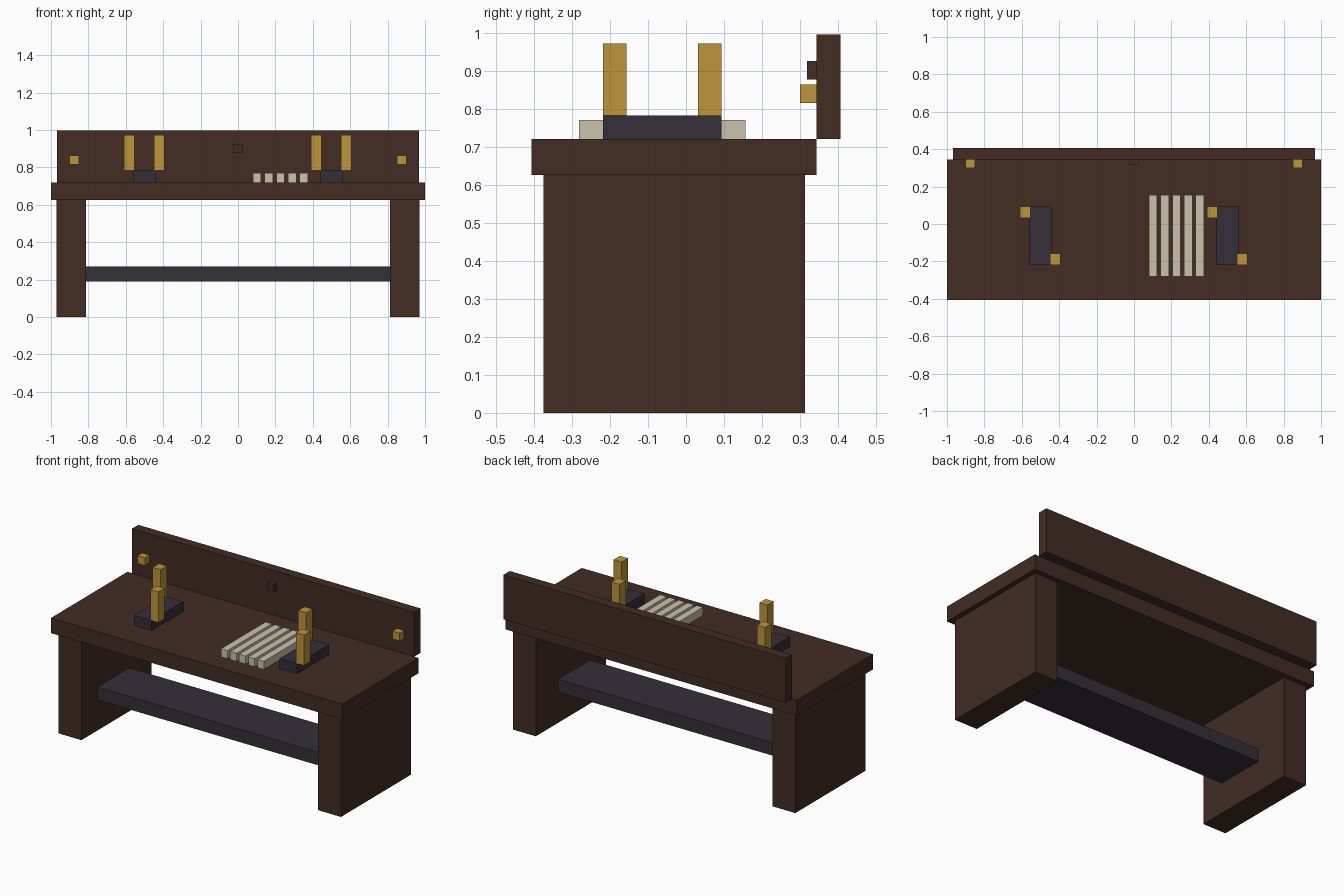
import bpy
import bmesh

if "Cube" in bpy.data.objects:
    bpy.data.objects.remove(bpy.data.objects["Cube"])


def material(name, rgb):
    # 8-bit display values to linear
    lin = [((c / 255 + 0.055) / 1.055) ** 2.4 for c in rgb]
    m = bpy.data.materials.new(name)
    m.diffuse_color = (*lin, 1)
    m.use_nodes = True
    m.node_tree.nodes["Principled BSDF"].inputs["Base Color"].default_value = m.diffuse_color
    return m


WOOD = material("dark_wood", (66, 44, 36))
IRON = material("dark_iron", (54, 47, 56))
BRASS = material("brass", (189, 149, 60))
PALE = material("pale_slats", (203, 194, 172))


def box(name, mat, x, y, z):
    """Box given by its (low, high) range on each axis."""
    bm = bmesh.new()
    bmesh.ops.create_cube(bm, size=1)
    for v in bm.verts:
        for i, (lo, hi) in enumerate((x, y, z)):
            v.co[i] = lo if v.co[i] < 0 else hi
    mesh = bpy.data.meshes.new(name)
    bm.to_mesh(mesh)
    bm.free()
    mesh.materials.append(mat)
    obj = bpy.data.objects.new(name, mesh)
    bpy.context.collection.objects.link(obj)
    return obj


def span(centre, width):
    return (centre - width / 2, centre + width / 2)


TOP = 0.72

# Bench body
box("tabletop", WOOD, (-1, 1), (-0.406, 0.344), (0.626, TOP))
box("backboard", WOOD, (-0.969, 0.969), (0.344, 0.406), (TOP, 0.996))
box("lower_shelf", IRON, (-0.8125, 0.8125), (-0.219, 0.093), (0.19, 0.27))
for side, s in (("left", -1), ("right", 1)):
    box(side + "_leg", WOOD, span(s * 0.891, 0.157), (-0.375, 0.3125), (0, 0.626))
    # Brass peg on the backboard
    box(side + "_peg", BRASS, span(s * 0.875, 0.05), (0.30, 0.344), (0.815, 0.864))
    # Clamp: iron base with two brass posts at opposite corners
    cx = s * 0.5
    box(side + "_clamp_base", IRON, span(cx, 0.12), (-0.219, 0.093), (TOP, 0.782))
    box(side + "_clamp_back_post", BRASS, span(cx - 0.081, 0.055), (0.031, 0.093), (0.782, 0.972))
    box(side + "_clamp_front_post", BRASS, span(cx + 0.079, 0.055), (-0.219, -0.157), (0.782, 0.972))

# Small block in the middle of the backboard
box("centre_block", WOOD, span(0, 0.05), (0.318, 0.344), (0.877, 0.926))

# Row of pale slats on the table
for i in range(5):
    box(f"slat_{i + 1}", PALE, span(0.102 + i * 0.0625, 0.044), (-0.281, 0.156), (TOP, 0.77))
